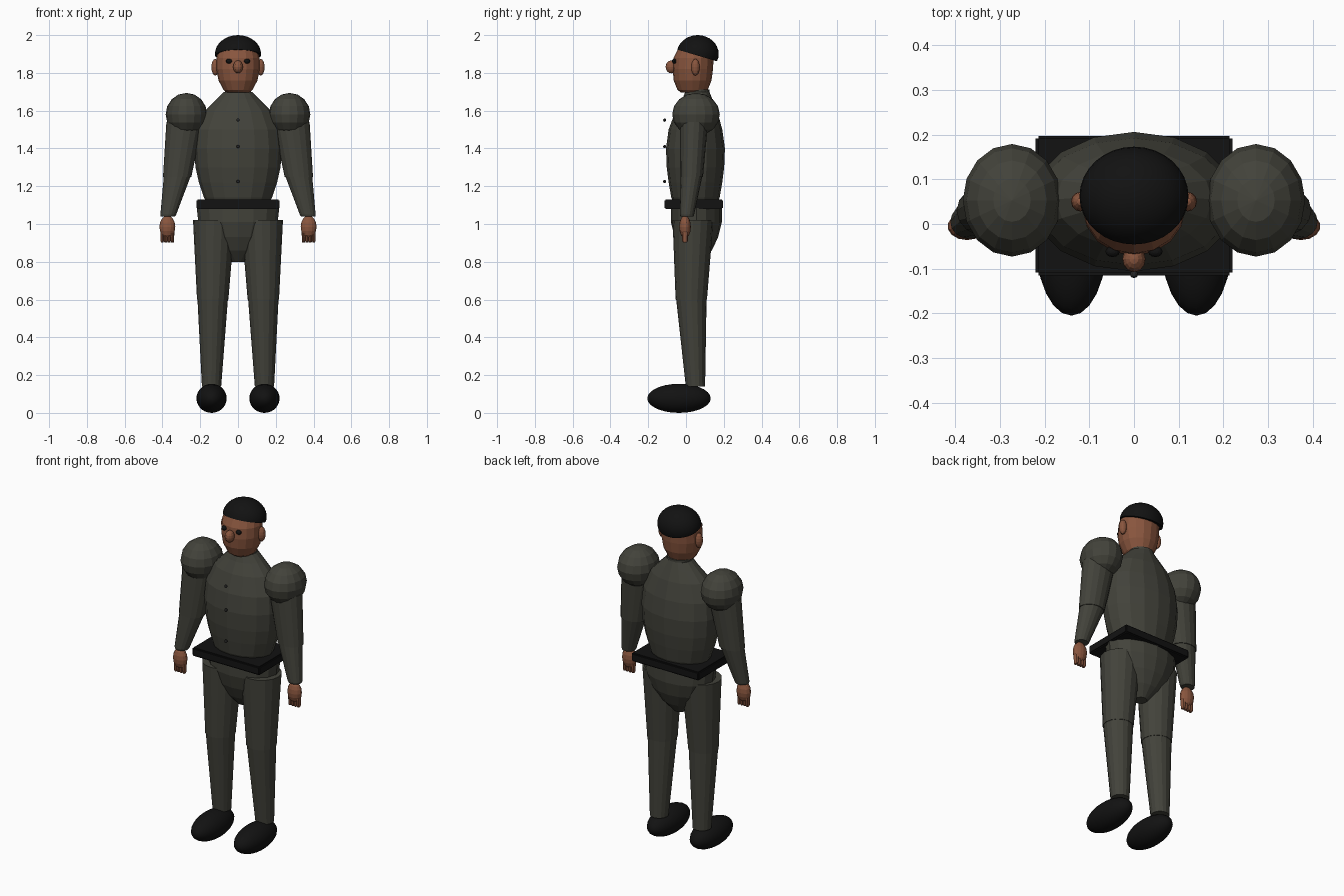
import bpy, bmesh, math
from mathutils import Vector, Matrix

if "Cube" in bpy.data.objects:
    bpy.data.objects.remove(bpy.data.objects["Cube"])


def mat(name, rgb):
    m = bpy.data.materials.new(name)
    m.diffuse_color = (*rgb, 1)
    m.use_nodes = True
    m.node_tree.nodes["Principled BSDF"].inputs["Base Color"].default_value = m.diffuse_color
    return m


CLOTH = mat("dark olive cloth", (0.055, 0.055, 0.043))
SKIN = mat("brown skin", (0.25, 0.092, 0.048))
BLACK = mat("black", (0.006, 0.006, 0.006))
DARK = mat("button grey", (0.02, 0.02, 0.02))


def finish(name, bm, material, smooth=None):
    bmesh.ops.recalc_face_normals(bm, faces=bm.faces)
    me = bpy.data.meshes.new(name)
    bm.to_mesh(me)
    bm.free()
    me.materials.append(material)
    ob = bpy.data.objects.new(name, me)
    bpy.context.collection.objects.link(ob)
    if smooth:
        bpy.ops.object.select_all(action='DESELECT')
        bpy.context.view_layer.objects.active = ob
        ob.select_set(True)
        bpy.ops.object.shade_smooth_by_angle(angle=math.radians(smooth))
    return ob


def loft(name, rings, material, n=16, smooth=None):
    """Elliptical sections: (z, centre x, centre y, radius x, radius y)."""
    bm = bmesh.new()
    loops = []
    for z, cx, cy, rx, ry in rings:
        loops.append([bm.verts.new((cx + rx * math.cos(2 * math.pi * i / n),
                                    cy + ry * math.sin(2 * math.pi * i / n), z))
                      for i in range(n)])
    for a, b in zip(loops, loops[1:]):
        for i in range(n):
            j = (i + 1) % n
            bm.faces.new((a[i], a[j], b[j], b[i]))
    bm.faces.new(loops[0])
    bm.faces.new(loops[-1])
    return finish(name, bm, material, smooth)


def ball_mesh(centre, radii, u, v):
    bm = bmesh.new()
    bmesh.ops.create_uvsphere(bm, u_segments=u, v_segments=v, radius=1,
                              matrix=Matrix.Translation(centre) @ Matrix.Diagonal((*radii, 1)))
    return bm


def ball(name, centre, radii, material, u=16, v=8, smooth=None):
    return finish(name, ball_mesh(centre, radii, u, v), material, smooth)


# Jacket body
loft("jacket", [(1.11, 0, 0.05, 0.165, 0.115), (1.14, 0, 0.05, 0.18, 0.128),
                (1.22, 0, 0.05, 0.207, 0.142), (1.30, 0, 0.05, 0.225, 0.152),
                (1.40, 0, 0.05, 0.232, 0.156), (1.50, 0, 0.05, 0.222, 0.142),
                (1.60, 0, 0.055, 0.175, 0.11), (1.66, 0, 0.06, 0.115, 0.08),
                (1.70, 0, 0.06, 0.075, 0.064)], CLOTH)
loft("collar", [(1.68, 0, 0.06, 0.07, 0.064), (1.712, 0, 0.06, 0.07, 0.064)], CLOTH, 20)
loft("neck", [(1.66, 0, 0.06, 0.06, 0.056), (1.76, 0, 0.06, 0.06, 0.056)], SKIN)
for z in (1.55, 1.41, 1.225):
    ball("button", (0, -0.113, z), (0.009, 0.008, 0.009), DARK, 10, 6)

# Square belt
bm = bmesh.new()
bmesh.ops.create_cube(bm, size=1, matrix=Matrix.Translation((0, 0.041, 1.105))
                      @ Matrix.Diagonal((0.44, 0.312, 0.05, 1)))
bmesh.ops.bevel(bm, geom=bm.edges[:], offset=0.006, segments=2, affect='EDGES')
finish("belt", bm, BLACK)

# Trouser seat
loft("trouser_seat", [(0.80, 0, 0.055, 0.035, 0.035), (0.86, 0, 0.055, 0.105, 0.082),
                      (0.93, 0, 0.055, 0.168, 0.115), (1.01, 0, 0.055, 0.21, 0.135),
                      (1.10, 0, 0.055, 0.22, 0.135)], CLOTH)

# Head
loft("head", [(1.695, 0, 0.04, 0.06, 0.065), (1.71, 0, 0.035, 0.077, 0.08),
              (1.76, 0, 0.035, 0.103, 0.1), (1.82, 0, 0.036, 0.115, 0.107),
              (1.88, 0, 0.04, 0.114, 0.106), (1.93, 0, 0.05, 0.1, 0.09),
              (1.96, 0, 0.055, 0.06, 0.055)], SKIN)
ball("nose", (0, -0.078, 1.832), (0.026, 0.03, 0.034), SKIN, 12, 8)

# Hair dome, cut along a plane that drops to the back
bm = ball_mesh((0, 0.062, 1.90), (0.122, 0.111, 0.1), 32, 16)
cut = bmesh.ops.bisect_plane(bm, geom=bm.verts[:] + bm.edges[:] + bm.faces[:],
                             plane_co=(0, 0.06, 1.892),
                             plane_no=Vector((0, 0.295, 1)).normalized(), clear_inner=True)
bmesh.ops.contextual_create(bm, geom=[e for e in cut["geom_cut"]
                                      if isinstance(e, bmesh.types.BMEdge)])
finish("hair", bm, BLACK, 40)

# Paired parts
for s, side in ((-1, "left"), (1, "right")):
    ball(f"{side}_eye", (s * 0.048, -0.062, 1.862), (0.016, 0.012, 0.013), BLACK, 12, 8)
    ball(f"{side}_ear", (s * 0.12, 0.05, 1.83), (0.021, 0.022, 0.044), SKIN, 12, 8)
    # Arm
    ball(f"{side}_shoulder", (s * 0.273, 0.053, 1.58), (0.11, 0.126, 0.114), CLOTH)
    loft(f"{side}_upper_arm", [(1.25, s * 0.322, 0.03, 0.075, 0.06),
                               (1.54, s * 0.282, 0.042, 0.097, 0.075)], CLOTH)
    loft(f"{side}_forearm", [(1.04, s * 0.371, 0.005, 0.038, 0.035),
                             (1.05, s * 0.369, 0.005, 0.042, 0.038),
                             (1.26, s * 0.32, 0.03, 0.072, 0.058)], CLOTH)
    # Hand with four fingers
    ball(f"{side}_palm", (s * 0.374, -0.005, 0.985), (0.043, 0.031, 0.06), SKIN, 14, 8)
    for i in range(4):
        x = s * (0.374 + (i - 1.5) * 0.018)
        loft(f"{side}_finger", [(0.903, x, -0.005, 0.007, 0.011),
                                (0.91, x, -0.005, 0.009, 0.015),
                                (0.97, x, -0.005, 0.01, 0.018)], SKIN, 8)
    # Leg
    loft(f"{side}_thigh", [(0.60, s * 0.134, 0.028, 0.083, 0.083),
                           (1.02, s * 0.127, 0.037, 0.111, 0.108)], CLOTH)
    loft(f"{side}_shin", [(0.14, s * 0.14, 0.05, 0.051, 0.051),
                          (0.61, s * 0.134, 0.028, 0.081, 0.081)], CLOTH)
    ball(f"{side}_shoe", (s * 0.14, -0.037, 0.077), (0.08, 0.168, 0.077), BLACK, 24, 14, 40)
